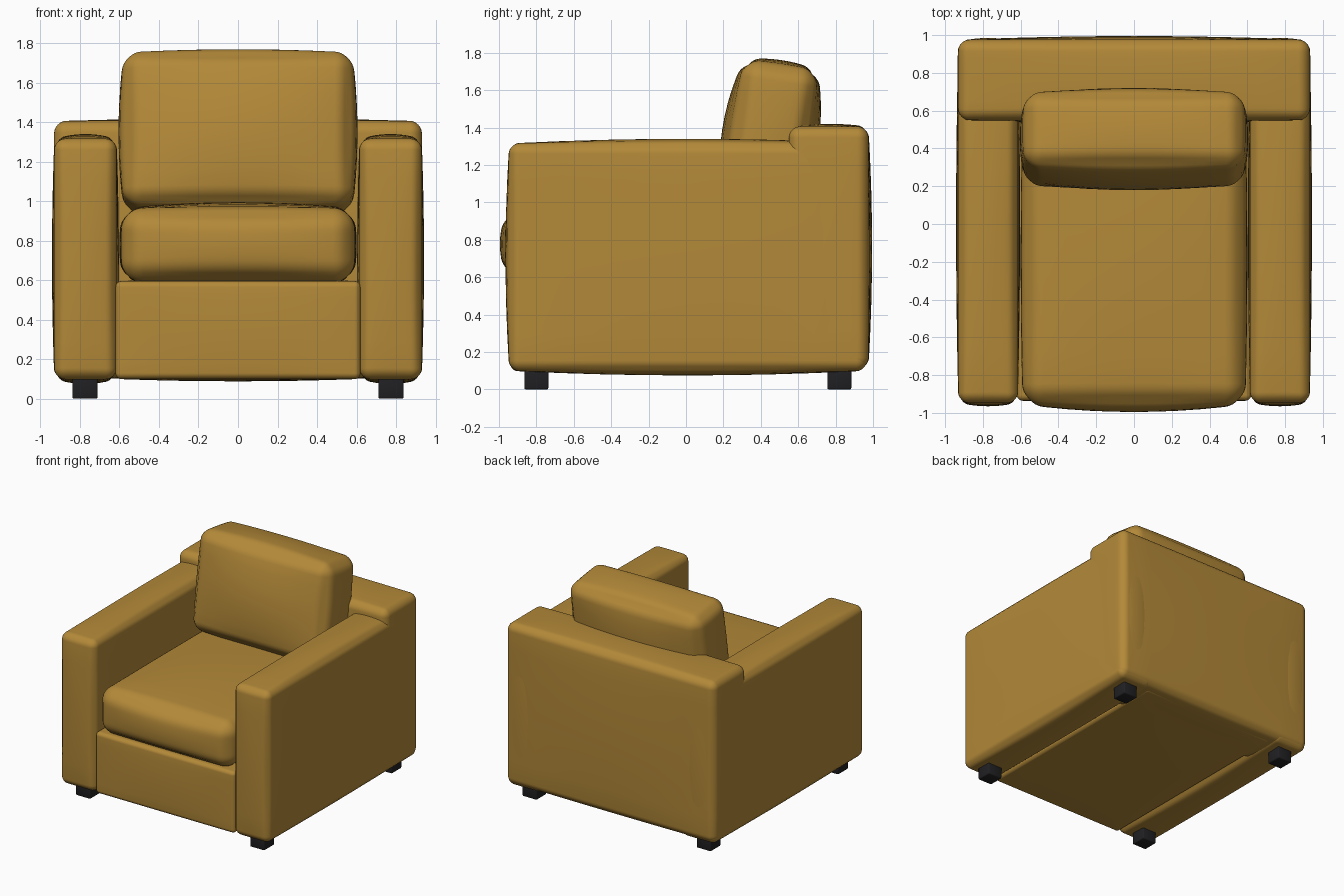
import bpy, bmesh, math
from mathutils import Vector

if "Cube" in bpy.data.objects:
    bpy.data.objects.remove(bpy.data.objects["Cube"])


def material(name, rgb):
    m = bpy.data.materials.new(name)
    m.diffuse_color = (*rgb, 1)
    m.use_nodes = True
    m.node_tree.nodes["Principled BSDF"].inputs["Base Color"].default_value = m.diffuse_color
    return m


fabric = material("mustard fabric", (0.45, 0.25, 0.04))
black = material("black", (0.015, 0.015, 0.017))


def padded_box(name, lo, hi, r, bulge, mat=fabric, cuts=15, tilt=0):
    """Rounded box between corners lo and hi whose faces swell by bulge (x, y, z)."""
    lo, hi = Vector(lo), Vector(hi)
    half = (hi - lo) / 2
    bm = bmesh.new()
    bmesh.ops.create_cube(bm, size=2)
    bmesh.ops.subdivide_edges(bm, edges=bm.edges[:], cuts=cuts, use_grid_fill=True)
    for v in bm.verts:
        p = v.co.copy()
        inner, d, q = Vector(), Vector(), Vector()
        for k in range(3):
            s, t = math.copysign(1, p[k]), abs(p[k])
            core = half[k] - r
            inner[k] = s * core * min(1, 2 * t)
            # outer half of the grid goes into the rounded edge band
            d[k] = s * math.tan(max(0, 2 * t - 1) * math.pi / 4)
            q[k] = (inner[k] + r * d[k]) / half[k]
        co = inner + d.normalized() * r
        for k in range(3):
            a, b = (k + 1) % 3, (k + 2) % 3
            co[k] += bulge[k] * q[k] * (1 - q[a] ** 2) * (1 - q[b] ** 2)
        v.co = co
    me = bpy.data.meshes.new(name)
    bm.to_mesh(me)
    bm.free()
    me.materials.append(mat)
    me.shade_smooth()
    ob = bpy.data.objects.new(name, me)
    ob.location = (lo + hi) / 2
    ob.rotation_euler.x = math.radians(tilt)
    bpy.context.collection.objects.link(ob)
    return ob


# Body
padded_box("seat_base", (-0.62, -0.935, 0.10), (0.62, 0.90, 0.595), 0.03, (0, 0.01, 0.012))
padded_box("backrest", (-0.93, 0.55, 0.11), (0.93, 0.975, 1.405), 0.06, (0.005, 0.02, 0.015))

# Cushions
padded_box("seat_cushion", (-0.59, -0.955, 0.59), (0.59, 0.60, 0.965), 0.11, (0.01, 0.04, 0.03))
padded_box("back_cushion", (-0.58, 0.25, 0.955), (0.58, 0.65, 1.74), 0.09,
           (0.025, 0.06, 0.025), tilt=-8.5)

# Arms and feet, left and right
for side, s in (("left", -1), ("right", 1)):
    x0, x1 = sorted((s * 0.615, s * 0.93))
    padded_box(f"{side}_arm", (x0, -0.945, 0.10), (x1, 0.965, 1.315), 0.055, (0.012, 0.02, 0.025))
    for end, y in (("front", -0.80), ("back", 0.82)):
        x = s * 0.775
        padded_box(f"{end}_{side}_foot", (x - 0.064, y - 0.064, 0), (x + 0.064, y + 0.064, 0.13),
                   0.008, (0, 0, 0), black, cuts=3)
